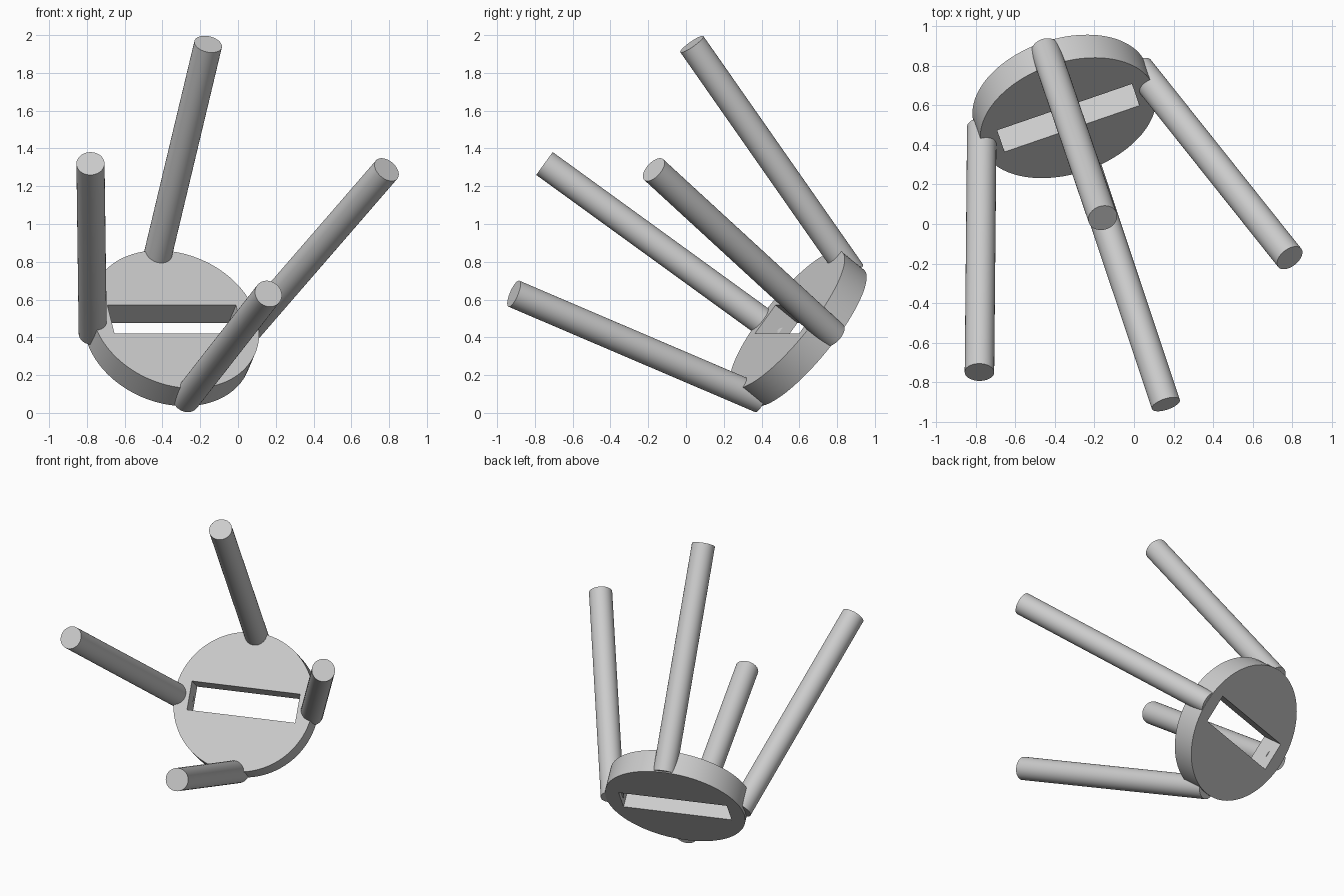
import bpy
import math
from mathutils import Matrix, Vector

old = bpy.data.objects.get("Cube")
if old:
    bpy.data.objects.remove(old, do_unlink=True)

# One plain grey for the whole stool
grey = bpy.data.materials.new("light grey")
grey.use_nodes = True
colour = (0.6, 0.6, 0.6, 1)
grey.diffuse_color = colour
grey.node_tree.nodes["Principled BSDF"].inputs["Base Color"].default_value = colour

# Frame of the tipped-over seat: slot direction, cross direction, leg-side normal
normal = Vector((0.258, -0.75, 0.609)).normalized()
along = Vector((0.946, 0.325, 0))
along = (along - normal * along.dot(normal)).normalized()
across = normal.cross(along)
frame = Matrix((along, across, normal)).transposed().to_4x4()
frame.translation = (-0.332, 0.536, 0.495)

SEAT_RADIUS, SEAT_THICK, LEG_RADIUS = 0.46, 0.155, 0.0745


def finish(obj, name):
    obj.name = name
    obj.data.materials.clear()
    obj.data.materials.append(grey)
    bpy.ops.object.select_all(action="DESELECT")
    obj.select_set(True)
    bpy.context.view_layer.objects.active = obj
    bpy.ops.object.shade_smooth_by_angle(angle=math.radians(30))


def rod(name, base, tip):
    base, tip = Vector(base), Vector(tip)
    axis = tip - base
    bpy.ops.mesh.primitive_cylinder_add(vertices=48, radius=LEG_RADIUS, depth=axis.length)
    obj = bpy.context.object
    obj.matrix_world = (Matrix.Translation((base + tip) / 2)
                        @ axis.to_track_quat("Z", "Y").to_matrix().to_4x4())
    finish(obj, name)


# Seat: round slab with a rectangular hand slot cut right through
mid = frame @ Matrix.Translation((0, 0, -SEAT_THICK / 2))
bpy.ops.mesh.primitive_cylinder_add(vertices=96, radius=SEAT_RADIUS, depth=SEAT_THICK)
seat = bpy.context.object
seat.matrix_world = mid
bpy.ops.mesh.primitive_cube_add(size=1)
cutter = bpy.context.object
cutter.hide_render = True
cutter.matrix_world = mid @ Matrix.Diagonal((0.72, 0.19, 0.5, 1))
cut = seat.modifiers.new("hand slot", "BOOLEAN")
cut.operation = "DIFFERENCE"
cut.solver = "EXACT"
cut.object = cutter
bpy.context.view_layer.objects.active = seat
bpy.ops.object.modifier_apply(modifier=cut.name)
bpy.data.objects.remove(cutter, do_unlink=True)
finish(seat, "seat")

# Four splayed legs, from seat to foot
rod("upper_leg", (-0.447, 0.877, 0.742), (-0.158, 0.031, 1.952))
rod("right_leg", (-0.769, 0.491, 0.421), (-0.781, -0.749, 1.320))
rod("lower_leg", (-0.275, 0.395, 0.073), (0.161, -0.911, 0.631))
rod("left_leg", (0.028, 0.782, 0.412), (0.787, -0.171, 1.288))
